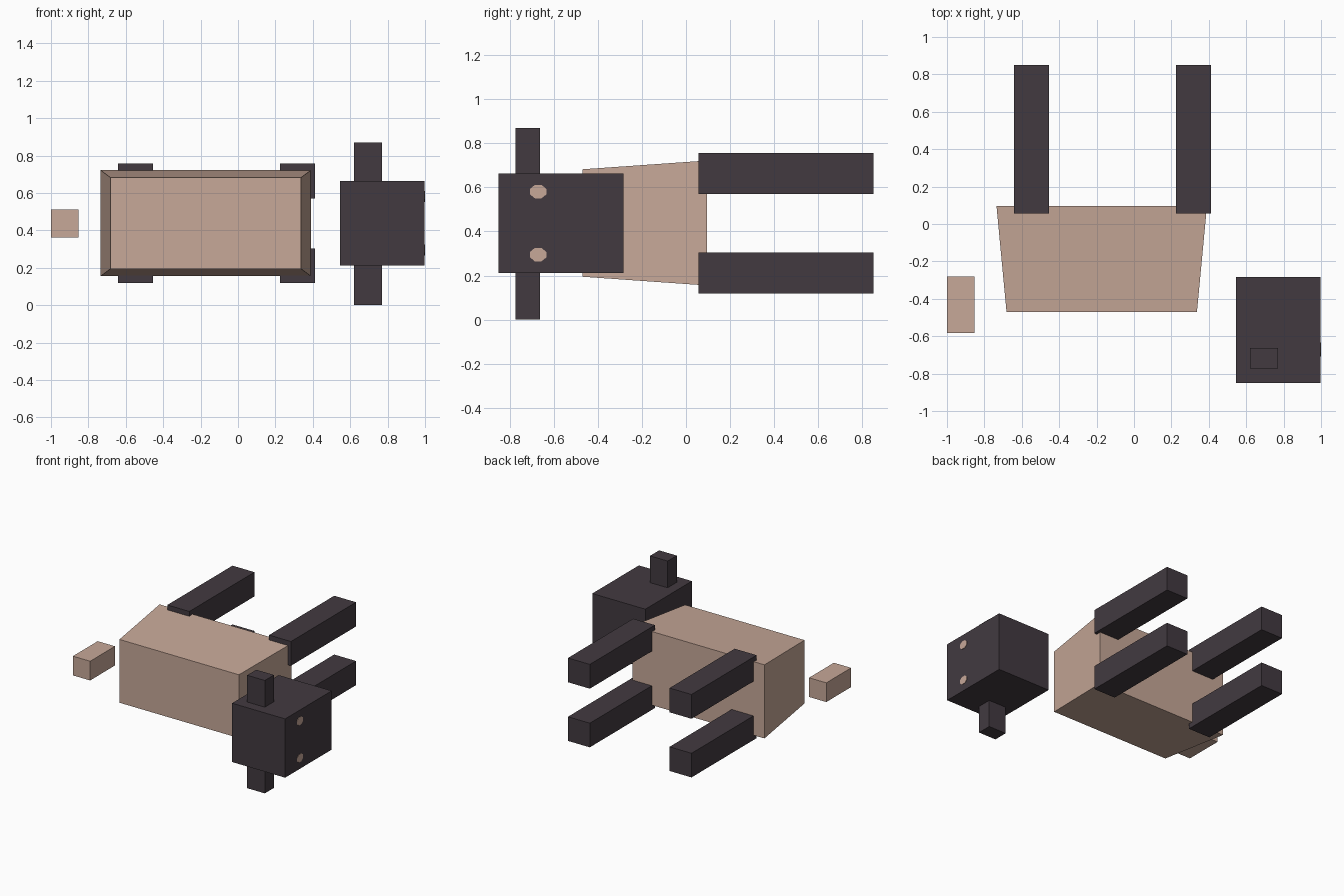
import bpy
import math
from mathutils import Matrix

cube = bpy.data.objects.get("Cube")
if cube:
    bpy.data.objects.remove(cube, do_unlink=True)


def material(name, rgb):
    mat = bpy.data.materials.new(name)
    mat.use_nodes = True
    color = (*rgb, 1.0)
    mat.diffuse_color = color
    mat.node_tree.nodes["Principled BSDF"].inputs["Base Color"].default_value = color
    return mat


wool = material("warm beige", (0.571, 0.392, 0.314))
hide = material("charcoal", (0.0545, 0.0423, 0.0513))


def box(name, mat, x, y, z):
    """Box from the (min, max) range on each axis."""
    bpy.ops.mesh.primitive_cube_add(size=1)
    obj = bpy.context.object
    obj.name = name
    ranges = (x, y, z)
    size = Matrix.Diagonal([b - a for a, b in ranges] + [1])
    obj.data.transform(size)
    obj.location = [(a + b) / 2 for a, b in ranges]
    obj.data.materials.append(mat)
    return obj


# Body, tapering towards the front
body = box("body", wool, (-0.735, 0.39), (-0.47, 0.095), (0.155, 0.722))
for v in body.data.vertices:
    if v.co.y < 0:
        v.co.x *= 0.905
        v.co.z *= 0.86

# Four legs pointing back
for x_name, x in (("right", (-0.642, -0.455)), ("left", (0.225, 0.411))):
    for z_name, z in (("lower", (0.118, 0.304)), ("upper", (0.57, 0.757))):
        box(f"{z_name}_{x_name}_leg", hide, x, (0.057, 0.85), z)

# Head, ears and tail
box("head", hide, (0.545, 0.997), (-0.85, -0.283), (0.211, 0.664))
ear_x, ear_y = (0.62, 0.77), (-0.773, -0.662)
box("lower_ear", hide, ear_x, ear_y, (0.0, 0.23))
box("upper_ear", hide, ear_x, ear_y, (0.645, 0.87))
box("tail", wool, (-1.0, -0.853), (-0.582, -0.28), (0.363, 0.511))

# Octagonal eye plates on the side of the head
for name, z in (("lower_eye", 0.295), ("upper_eye", 0.581)):
    bpy.ops.mesh.primitive_cylinder_add(vertices=8, radius=0.04, depth=0.006)
    eye = bpy.context.object
    eye.name = name
    eye.data.transform(Matrix.Rotation(math.pi / 8, 4, "Z"))
    eye.data.transform(Matrix.Rotation(math.pi / 2, 4, "Y"))
    eye.data.transform(Matrix.Diagonal((1, 1, 0.82, 1)))
    eye.location = (0.997, -0.671, z)
    eye.data.materials.append(wool)
